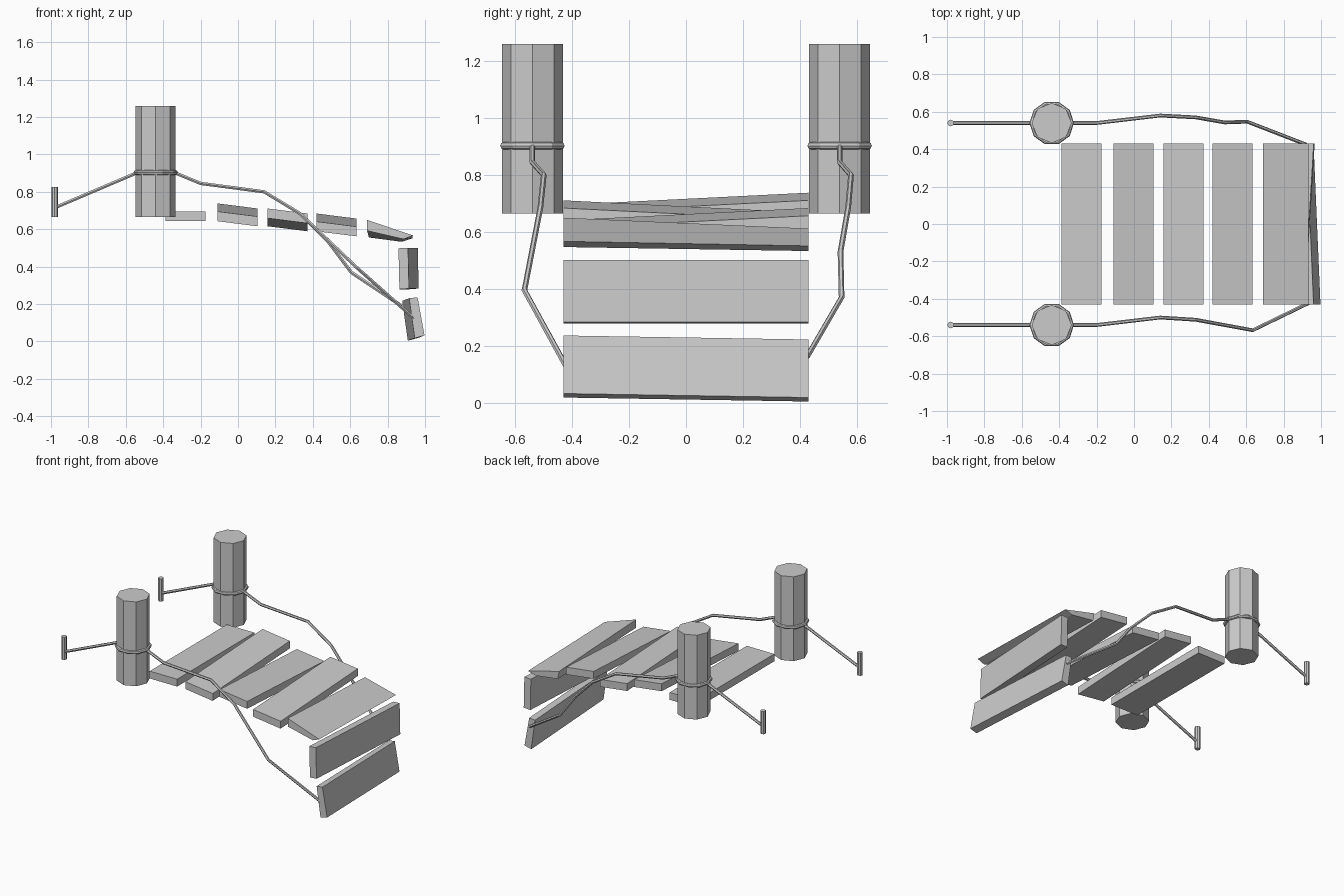
import bpy, bmesh
from mathutils import Vector

if "Cube" in bpy.data.objects:
    bpy.data.objects.remove(bpy.data.objects["Cube"])

HALF = 0.43          # half width of the deck
POST_X, POST_Y = -0.44, 0.54


def plank(name, front, back):
    """Six-sided board from its front and back end profiles (x, z)."""
    bm = bmesh.new()
    f = [bm.verts.new((x, -HALF, z)) for x, z in front]
    b = [bm.verts.new((x, HALF, z)) for x, z in back]
    bm.faces.new(f)
    bm.faces.new(b[::-1])
    for i in range(4):
        j = (i + 1) % 4
        bm.faces.new((f[j], f[i], b[i], b[j]))
    bmesh.ops.recalc_face_normals(bm, faces=bm.faces)
    me = bpy.data.meshes.new(name)
    bm.to_mesh(me)
    bm.free()
    bpy.context.collection.objects.link(bpy.data.objects.new(name, me))


def shifted(profile, dx, dz):
    return [(x + dx, z + dz) for x, z in profile]


def cylinder(name, radius, x, y, z0, z1):
    bpy.ops.mesh.primitive_cylinder_add(vertices=8, radius=radius, depth=z1 - z0,
                                        location=(x, y, (z0 + z1) / 2))
    bpy.context.object.name = name


def rope(name, points):
    cu = bpy.data.curves.new(name, 'CURVE')
    cu.dimensions = '3D'
    cu.bevel_depth = 0.01
    cu.bevel_resolution = 1
    cu.use_fill_caps = True
    sp = cu.splines.new('POLY')
    sp.points.add(len(points) - 1)
    for p, co in zip(sp.points, points):
        p.co = Vector((*co, 1))
    sp.use_smooth = False
    bpy.context.collection.objects.link(bpy.data.objects.new(name, cu))


# Deck boards: left x, front top-left height, drop along x, rise towards the back
deck = [(-0.388, 0.695, 0.0, 0.0), (-0.11, 0.695, 0.027, 0.043),
        (0.158, 0.711, 0.027, -0.043), (0.42, 0.641, 0.027, 0.043)]
for i, (x, z, drop, rise) in enumerate(deck):
    prof = [(x, z), (x + 0.214, z - drop), (x + 0.214, z - drop - 0.052), (x, z - 0.052)]
    plank(f"deck_plank_{i + 1}", prof, shifted(prof, 0, rise))

# Wedge-shaped board at the bend
plank("bend_plank", [(0.69, 0.65), (0.935, 0.567), (0.885, 0.547), (0.69, 0.592)],
      [(0.69, 0.612), (0.932, 0.551), (0.875, 0.533), (0.70, 0.556)])

# Hanging boards, twisted opposite ways
upper = [(0.858, 0.498), (0.909, 0.501), (0.914, 0.283), (0.863, 0.279)]
lower = [(0.915, 0.231), (0.96, 0.236), (0.997, 0.032), (0.945, 0.018)]
plank("hanging_plank_upper", upper, shifted(upper, 0.052, 0.0))
plank("hanging_plank_lower", lower, shifted(lower, -0.037, -0.014))

# Posts, rope loops, stakes and anchor ropes on both sides
for side, s in (("front", -1), ("back", 1)):
    y = s * POST_Y
    cylinder(f"{side}_post", 0.107, POST_X, y, 0.665, 1.26)
    cylinder(f"{side}_stake", 0.018, -0.98, y, 0.665, 0.825)
    bpy.ops.mesh.primitive_torus_add(location=(POST_X, y, 0.903), major_radius=0.106,
                                     minor_radius=0.013, major_segments=10, minor_segments=8)
    bpy.context.object.name = f"{side}_rope_loop"
    rope(f"{side}_anchor_rope", [(-0.975, y, 0.717), (-0.545, y, 0.9)])

# Slack hand ropes hanging down to the last board
start = [(-0.34, 0.54, 0.903), (-0.2, 0.54, 0.845), (0.14, 0.58, 0.80)]
rope("back_hand_rope", start + [(0.33, 0.57, 0.685), (0.485, 0.543, 0.53),
                                (0.605, 0.547, 0.37), (0.92, 0.425, 0.16)])
rope("front_hand_rope", [(-0.34, -0.54, 0.903), (-0.2, -0.54, 0.845), (0.14, -0.50, 0.80),
                         (0.33, -0.512, 0.685), (0.635, -0.568, 0.395), (0.94, -0.42, 0.125)])
